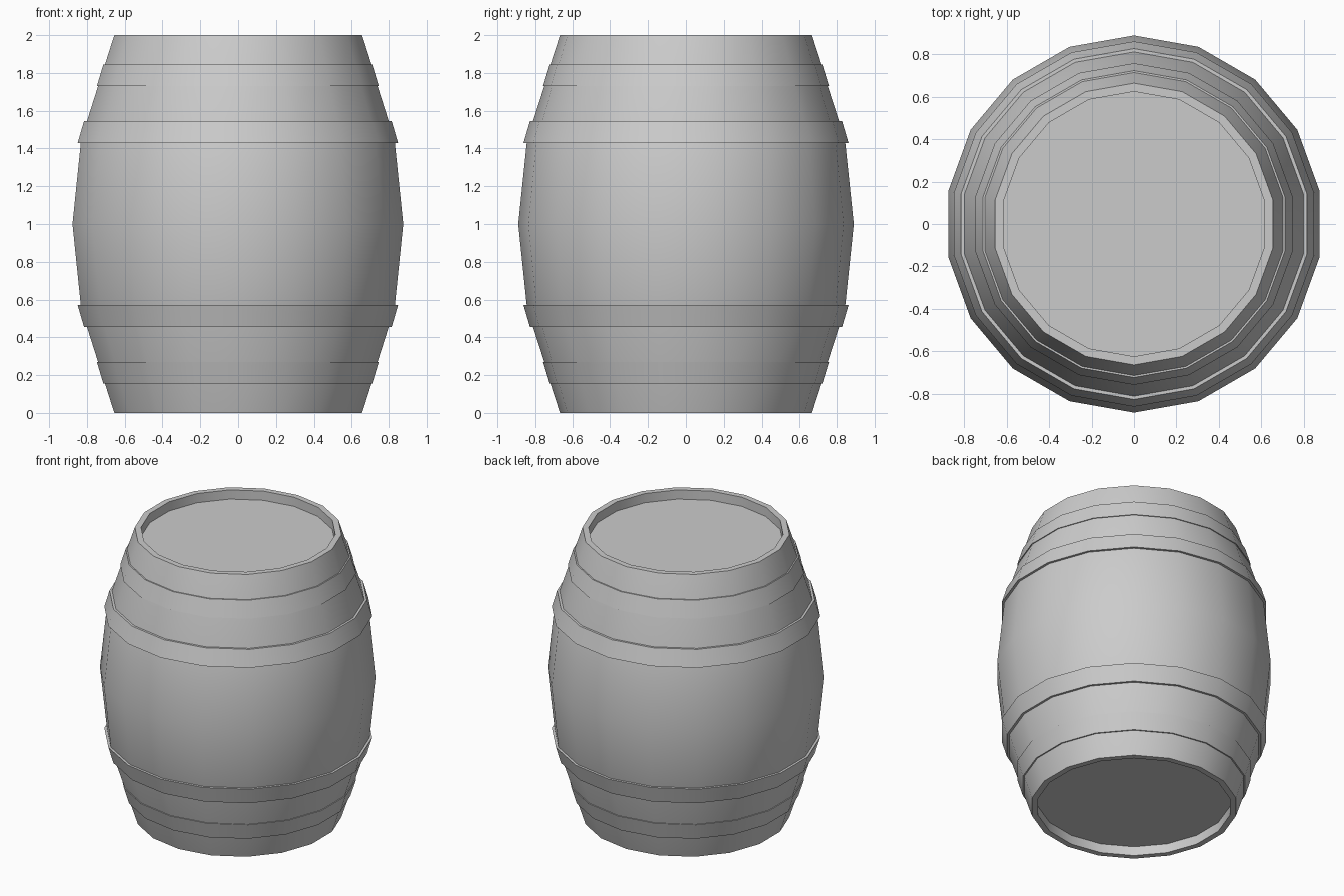
import bpy, bmesh, math

if "Cube" in bpy.data.objects:
    bpy.data.objects.remove(bpy.data.objects["Cube"])

SIDES = 18


def lathe(name, profile, closed=False):
    """Revolve (radius, z) points around z; radius 0 becomes a single pole."""
    bm = bmesh.new()
    rings = []
    for r, z in profile:
        ring = []
        for i in range(SIDES):
            a = math.pi / 2 + 2 * math.pi * i / SIDES
            ring.append(bm.verts.new((r * math.cos(a), r * math.sin(a), z)))
        rings.append(ring)
    pairs = list(zip(rings, rings[1:]))
    if closed:
        pairs.append((rings[-1], rings[0]))
    for a, b in pairs:
        for i in range(SIDES):
            j = (i + 1) % SIDES
            bm.faces.new((a[i], a[j], b[j], b[i]))
    if not closed:
        bm.faces.new(rings[0])
        bm.faces.new(rings[-1])
    bmesh.ops.recalc_face_normals(bm, faces=bm.faces)
    mesh = bpy.data.meshes.new(name)
    bm.to_mesh(mesh)
    bm.free()
    ob = bpy.data.objects.new(name, mesh)
    bpy.context.collection.objects.link(ob)
    bpy.ops.object.select_all(action='DESELECT')
    ob.select_set(True)
    bpy.context.view_layer.objects.active = ob
    bpy.ops.object.shade_smooth_by_angle(angle=math.radians(30))
    return ob


# Barrel body with recessed heads at both ends
half = [(0.89, 1.0), (0.843, 1.45), (0.665, 2.0), (0.625, 2.0), (0.625, 1.935)]
lower = [(r, 2 - z) for r, z in reversed(half[1:])]
lathe("barrel_body", lower + half)

# Hoops: sloped bands, mirrored about mid height
hoops = {
    "inner_hoop": [(0.862, 1.43), (0.828, 1.545), (0.79, 1.545), (0.82, 1.43)],
    "outer_hoop": [(0.759, 1.73), (0.724, 1.845), (0.69, 1.845), (0.725, 1.73)],
}
for name, section in hoops.items():
    lathe("upper_" + name, section, closed=True)
    lathe("lower_" + name, [(r, 2 - z) for r, z in section], closed=True)
